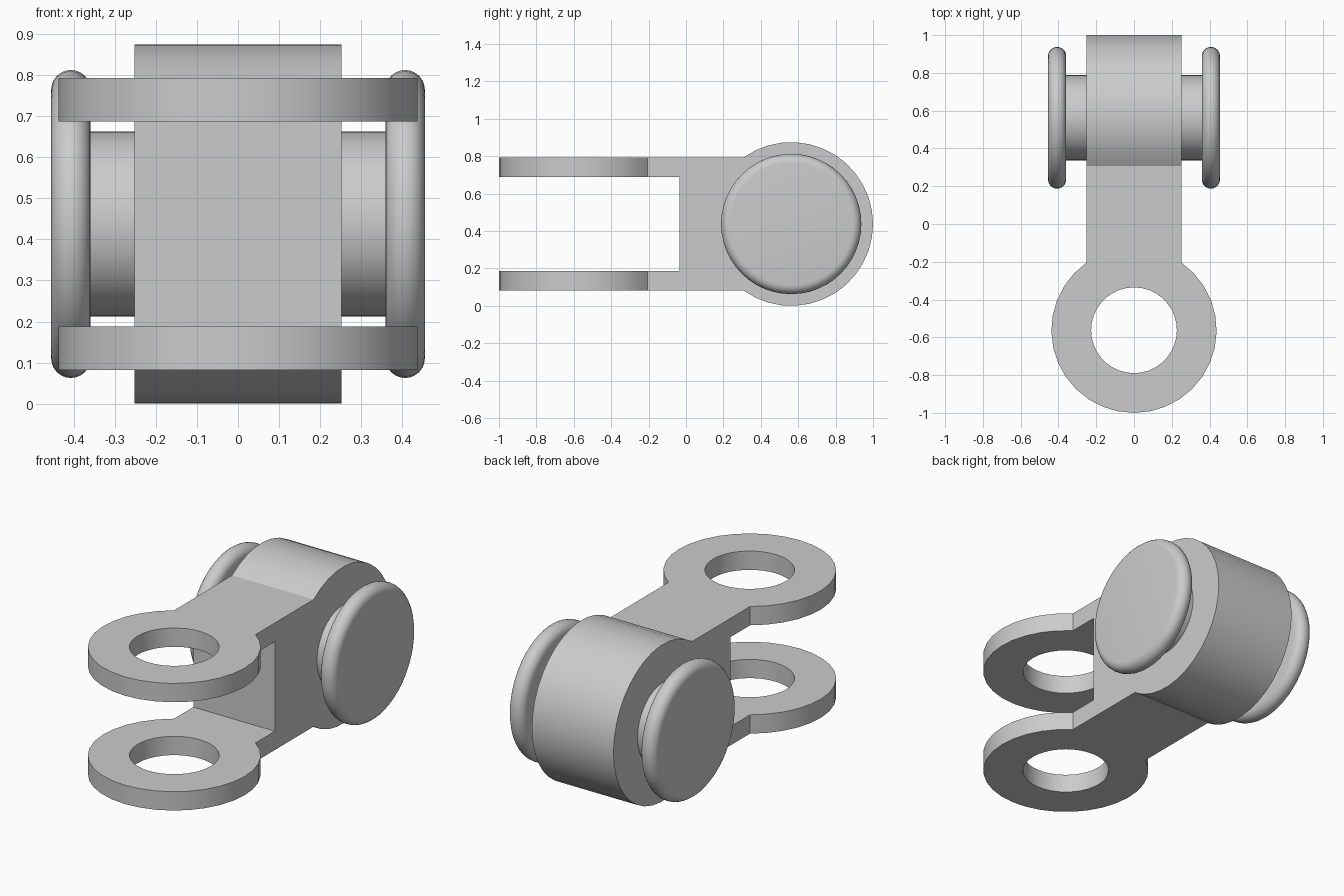
import bpy, bmesh
from math import sin, cos, pi, asin, radians
from mathutils import Matrix

default = bpy.data.objects.get("Cube")
if default:
    bpy.data.objects.remove(default)

R = 0.4375          # outer radius of the barrel and of the ring lugs
END = 1 - R         # distance of each pivot from the centre
MID = R             # height of the centre line
HALF_W = 0.252      # half width of the neck
HALF_H = 0.355      # half height of the neck
GAP = 0.25          # half height of the fork gap
FORK_Y = -0.035     # bottom of the fork gap
HOLE = 0.227

grey = bpy.data.materials.new("plain grey")
grey.use_nodes = True
colour = (0.6, 0.6, 0.6, 1)
grey.diffuse_color = colour
grey.node_tree.nodes["Principled BSDF"].inputs["Base Color"].default_value = colour


def make_object(name, bm):
    bmesh.ops.recalc_face_normals(bm, faces=bm.faces)
    mesh = bpy.data.meshes.new(name)
    bm.to_mesh(mesh)
    bm.free()
    mesh.materials.append(grey)
    obj = bpy.data.objects.new(name, mesh)
    bpy.context.collection.objects.link(obj)
    return obj


def activate(obj):
    bpy.ops.object.select_all(action='DESELECT')
    obj.select_set(True)
    bpy.context.view_layer.objects.active = obj


def smooth(obj):
    activate(obj)
    bpy.ops.object.shade_smooth_by_angle(angle=radians(20))


def prism(name, points, offset):
    """Extrude a flat outline along an offset."""
    bm = bmesh.new()
    face = bm.faces.new([bm.verts.new(p) for p in points])
    new = bmesh.ops.extrude_face_region(bm, geom=[face])["geom"]
    bmesh.ops.translate(bm, vec=offset,
                        verts=[v for v in new if isinstance(v, bmesh.types.BMVert)])
    return make_object(name, bm)


def cut(target, tool, operation):
    tool.hide_render = True
    mod = target.modifiers.new("cut", 'BOOLEAN')
    mod.operation, mod.object, mod.solver = operation, tool, 'EXACT'
    activate(target)
    bpy.ops.object.modifier_apply(modifier=mod.name)
    bpy.data.objects.remove(tool)


def keyhole(half, steps=26):
    """Round head at +END, running from one side of the neck to the other."""
    start = pi - asin(half / R)
    return [(END + R * cos(a), R * sin(a))
            for a in (start - 2 * start * i / steps for i in range(steps + 1))]


# Link body: side outline (barrel and fork) trimmed by the plan outline (ring lugs)
side = [(-1.2, HALF_H)] + keyhole(HALF_H) + [
    (-1.2, -HALF_H), (-1.2, -GAP), (FORK_Y, -GAP), (FORK_Y, GAP), (-1.2, GAP)]
body = prism("link_body", [(-0.6, y, MID + z) for y, z in side], (1.2, 0, 0))

plan = [(1.2, HALF_W)] + keyhole(HALF_W) + [(1.2, -HALF_W)]
plan = [(-END + END - a, b) if i else (a, b) for i, (a, b) in enumerate(plan)]
plan = [(1.2, HALF_W)] + plan[1:-1] + [(1.2, -HALF_W)]
cut(body, prism("plan_cutter", [(x, y, -0.3) for y, x in plan], (0, 0, 1.5)), 'INTERSECT')

# Round holes through both lugs
circle = [(HOLE * cos(2 * pi * i / 36), -END + HOLE * sin(2 * pi * i / 36), -0.3)
          for i in range(36)]
cut(body, prism("hole_cutter", circle, (0, 0, 1.5)), 'DIFFERENCE')
smooth(body)

# Cross pin with a rounded disc head on each end, turned about the x axis
HEAD_R, ROUND, OUTER, SHAFT = 0.375, 0.048, 0.455, 0.225
rim = [(OUTER - ROUND + ROUND * cos(pi * i / 12), HEAD_R - ROUND + ROUND * sin(pi * i / 12))
       for i in range(13)]
half = [(OUTER, 0)] + rim + [(rim[-1][0], SHAFT)]
profile = half + [(-x, r) for x, r in reversed(half)]

bm = bmesh.new()
verts = [bm.verts.new((x, 0, r)) for x, r in profile]
edges = [bm.edges.new(pair) for pair in zip(verts, verts[1:])]
bmesh.ops.spin(bm, geom=verts + edges, axis=(1, 0, 0), cent=(0, 0, 0),
               angle=2 * pi, steps=48, use_duplicate=False)
bmesh.ops.remove_doubles(bm, verts=bm.verts, dist=0.0001)
bmesh.ops.transform(bm, matrix=Matrix.Translation((0, END, MID)), verts=bm.verts)
smooth(make_object("cross_pin", bm))
